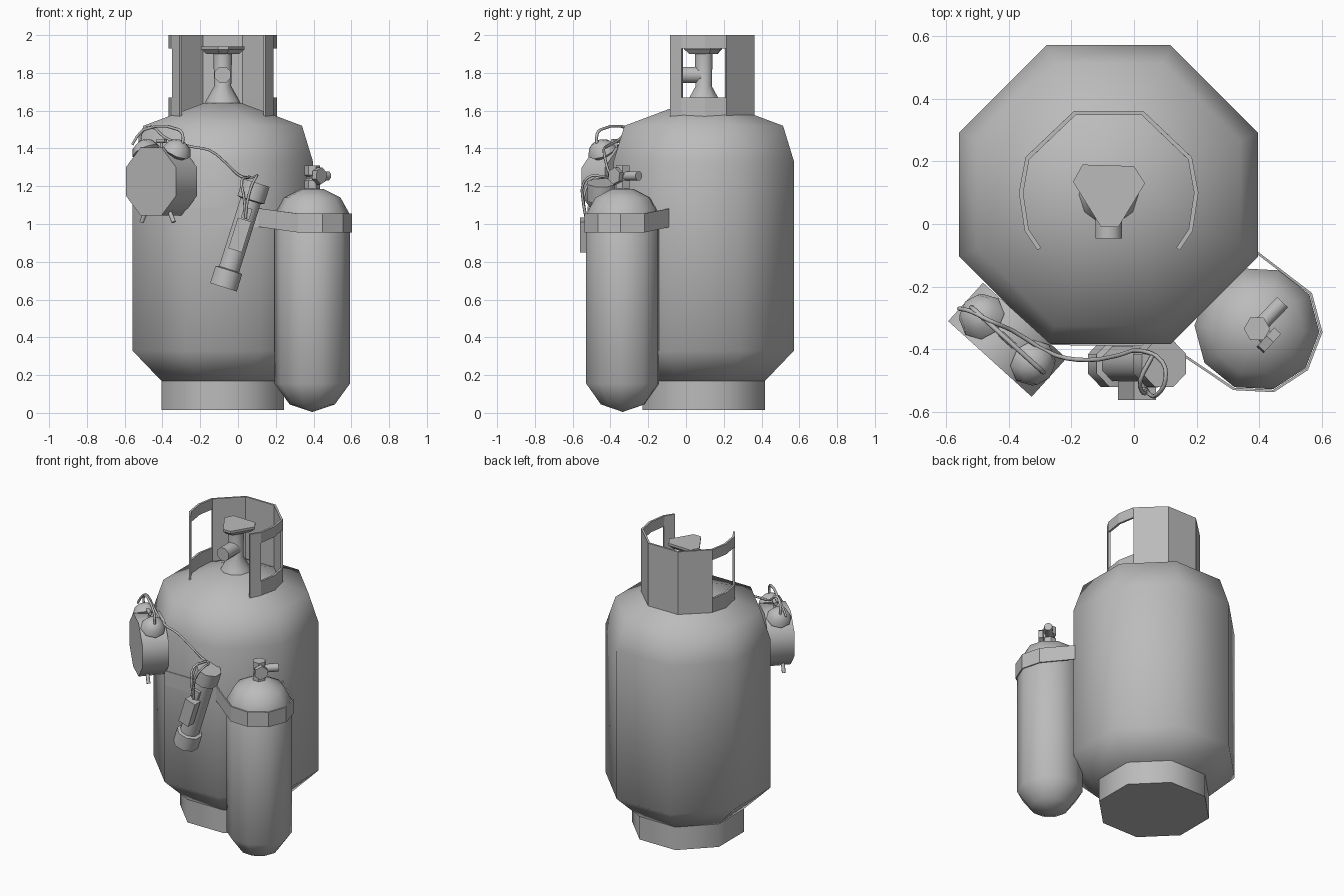
import bpy, bmesh
from math import sin, cos, pi, radians
from mathutils import Vector

old = bpy.data.objects.get("Cube")
if old:
    bpy.data.objects.remove(old, do_unlink=True)

grey = bpy.data.materials.new("plain_grey")
grey.use_nodes = True
grey.diffuse_color = (0.5, 0.5, 0.5, 1)
grey.node_tree.nodes["Principled BSDF"].inputs["Base Color"].default_value = (0.5, 0.5, 0.5, 1)


def activate(ob):
    bpy.ops.object.select_all(action='DESELECT')
    ob.select_set(True)
    bpy.context.view_layer.objects.active = ob


def finish(name, bm, smooth=0, thickness=0):
    bmesh.ops.remove_doubles(bm, verts=bm.verts, dist=1e-5)
    bmesh.ops.recalc_face_normals(bm, faces=bm.faces)
    me = bpy.data.meshes.new(name)
    bm.to_mesh(me)
    bm.free()
    me.materials.append(grey)
    ob = bpy.data.objects.new(name, me)
    bpy.context.collection.objects.link(ob)
    if thickness:
        mod = ob.modifiers.new("thickness", 'SOLIDIFY')
        mod.thickness = thickness
        mod.offset = 0
    if smooth:
        activate(ob)
        bpy.ops.object.shade_smooth_by_angle(angle=radians(smooth))
    return ob


def lathe(name, profile, sides, loc=(0, 0, 0), axis=(0, 0, 1), phase=0.0, smooth=60):
    """Turned solid: profile of (radius, height) along an axis, closed at both ends."""
    bm = bmesh.new()
    turn = Vector(axis).to_track_quat('Z', 'Y')
    rings = []
    for r, h in profile:
        ring = []
        for i in range(sides):
            a = radians(phase) + 2 * pi * i / sides
            ring.append(bm.verts.new(turn @ Vector((r * cos(a), r * sin(a), h)) + Vector(loc)))
        rings.append(ring)
    for low, high in zip(rings, rings[1:]):
        for i in range(sides):
            j = (i + 1) % sides
            bm.faces.new((low[i], low[j], high[j], high[i]))
    for (r, h), ring in ((profile[0], rings[0]), (profile[-1], rings[-1])):
        if r > 0:
            bm.faces.new(ring)
    return finish(name, bm, smooth)


def rod(name, start, end, radius, sides=8, smooth=60):
    d = Vector(end) - Vector(start)
    return lathe(name, [(radius, 0), (radius, d.length)], sides, start, d, 22.5, smooth)


def wire(name, points, radius):
    cu = bpy.data.curves.new(name, 'CURVE')
    cu.dimensions = '3D'
    cu.bevel_depth = radius
    cu.bevel_resolution = 1
    cu.resolution_u = 3
    cu.use_fill_caps = True
    sp = cu.splines.new('BEZIER')
    sp.bezier_points.add(len(points) - 1)
    for p, co in zip(sp.bezier_points, points):
        p.co = co
        p.handle_left_type = p.handle_right_type = 'AUTO'
    ob = bpy.data.objects.new(name, cu)
    bpy.context.collection.objects.link(ob)
    cu.materials.append(grey)
    activate(ob)
    bpy.ops.object.convert(target='MESH')


def wall(name, columns, thickness, skip=()):
    """Upright sheet; each column is (x, y, heights); skip lists (column, row) openings."""
    bm = bmesh.new()
    grid = [[bm.verts.new((x, y, z)) for z in zs] for x, y, zs in columns]
    for c in range(len(grid) - 1):
        for r in range(len(grid[c]) - 1):
            if (c, r) not in skip:
                bm.faces.new((grid[c][r], grid[c + 1][r], grid[c + 1][r + 1], grid[c][r + 1]))
    return finish(name, bm, 0, thickness)


# Large gas cylinder
OCT = 1 / cos(pi / 8)
centre = (-0.081, 0.094, 0)
lathe("foot_ring", [(0.325 * OCT, 0.015), (0.325 * OCT, 0.18)], 8, centre, phase=22.5)
lathe("main_tank", [(r * OCT, z) for r, z in
      ((0.325, 0.17), (0.478, 0.33), (0.478, 1.33), (0.42, 1.52), (0.1, 1.64))],
      8, centre, phase=22.5)

# Collar with a window in each side
levels = (1.57, 1.67, 1.93, 2.0)
half = [(0.222, -0.08), (0.262, -0.02), (0.28, 0.1), (0.26, 0.21), (0.108, 0.355)]
path = [(-x, y) for x, y in half] + [(x, y) for x, y in reversed(half)]
wall("collar", [(x - 0.081, y, levels) for x, y in path], 0.014,
     [(1, 1), (2, 1), (6, 1), (7, 1)])

# Main valve
lathe("valve_stem", [(0.1, 1.63), (0.085, 1.66), (0.045, 1.73), (0.05, 1.92)], 10, (-0.081, 0.094, 0))
rod("valve_outlet", (-0.081, 0.08, 1.79), (-0.081, -0.046, 1.79), 0.046)
bm = bmesh.new()
outline = [(-0.165, 0.19), (0.0, 0.185), (0.035, 0.13), (-0.05, -0.01), (-0.105, -0.01), (-0.195, 0.135)]
mid = Vector((-0.081, 0.1))
rings = []
for scale, z in ((0.75, 1.9), (1, 1.925), (1, 1.94)):
    rings.append([bm.verts.new((*(mid + (Vector(p) - mid) * scale), z)) for p in outline])
for low, high in zip(rings, rings[1:]):
    for i in range(6):
        bm.faces.new((low[i], low[i - 1], high[i - 1], high[i]))
bm.faces.new(rings[0])
bm.faces.new(rings[-1])
finish("valve_handle", bm)

# Small bottle and its valve
sx, sy = 0.393, -0.335
lathe("small_tank", [(0, 0.005), (0.12, 0.045), (0.2, 0.155), (0.2, 1.05), (0.15, 1.14), (0.06, 1.185), (0, 1.19)],
      10, (sx, sy, 0), phase=-3)
lathe("small_valve_post", [(0.042, 1.17), (0.042, 1.23), (0.03, 1.24), (0.03, 1.25), (0.042, 1.26), (0.042, 1.31)],
      6, (sx, sy, 0), smooth=30)
rod("small_valve_outlet", (sx, sy, 1.255), (0.475, -0.25, 1.255), 0.026)
rod("small_valve_stem", (sx, sy, 1.255), (0.43, -0.37, 1.255), 0.025)
rod("small_valve_knob", (0.42, -0.362, 1.255), (0.442, -0.382, 1.255), 0.045, 6, 30)

# Strap tying the bottle to the main cylinder
band, raised = (0.955, 1.055), (0.985, 1.083)
strap = [(-0.27, -0.383, raised), (0.11, -0.387, raised)]
for k in range(5):
    a = radians(249 + 36 * k)
    strap.append((sx + 0.206 * cos(a), sy + 0.206 * sin(a), band))
strap.append((0.385, -0.085, raised))
wall("strap", strap, 0.008)

# Alarm clock, turned toward the front right corner
side = Vector((0.74, -0.67, 0)).normalized()
face = Vector((-0.67, -0.74, 0)).normalized()
up = Vector((0, 0, 1))
clock = Vector((-0.405, -0.37, 1.225))
lathe("clock_body", [(0.18 * OCT, -0.083), (0.18 * OCT, 0.083)], 8, clock, face, 22.5, 50)
for s, tag in ((-1, "right"), (1, "left")):
    bell = clock + side * s * 0.105 + up * 0.15
    tilt = side * s * 0.5 + up * 0.85
    lathe(f"clock_bell_{tag}", [(0, -0.02), (0.05, -0.015), (0.078, 0.01), (0.06, 0.05), (0.025, 0.07), (0, 0.073)],
          8, bell, tilt)
    foot = clock + side * s * 0.08 - up * 0.15 + face * 0.03
    rod(f"clock_foot_{tag}", foot, foot + side * s * 0.035 - up * 0.065, 0.012)
rod("clock_hammer_stem", clock + up * 0.16, clock + up * 0.21, 0.008)
rod("clock_hammer", clock + up * 0.215 - side * 0.03, clock + up * 0.215 + side * 0.03, 0.012)
wire("clock_handle", [clock + side * s + up * h for s, h in
     ((-0.15, 0.19), (-0.15, 0.25), (-0.12, 0.275), (0.12, 0.275), (0.15, 0.25), (0.15, 0.19))], 0.008)

# Torch, leaning against the front
end, top = Vector((-0.077, -0.447, 0.665)), Vector((0.097, -0.447, 1.22))
axis = (top - end).normalized()
lathe("torch", [(0.08, 0), (0.08, 0.095), (0.06, 0.1), (0.06, 0.48), (0.08, 0.485), (0.08, 0.58)],
      8, end, axis, 22.5, 50)


def block(name, along, out, size):
    bm = bmesh.new()
    bmesh.ops.create_cube(bm, size=1)
    bmesh.ops.scale(bm, vec=size, verts=bm.verts)
    ob = finish(name, bm)
    ob.location = end + axis * along + Vector((0, -out, 0))
    ob.rotation_euler.y = Vector((axis.z, axis.x)).angle_signed(Vector((1, 0)))
    if (ob.rotation_euler.to_matrix() @ up).dot(axis) < 0.99:
        ob.rotation_euler.y *= -1


block("torch_switch_plate", 0.29, 0.085, (0.075, 0.06, 0.17))
block("torch_switch", 0.41, 0.06, (0.045, 0.03, 0.06))

# Cord from clock to torch
wire("cord", [(-0.56, -0.27, 1.42), (-0.52, -0.28, 1.48), (-0.46, -0.31, 1.515), (-0.39, -0.34, 1.46),
              (-0.25, -0.42, 1.41), (-0.15, -0.435, 1.39), (-0.05, -0.42, 1.31), (0.02, -0.405, 1.25),
              (0.09, -0.44, 1.25), (0.1, -0.5, 1.255), (0.075, -0.545, 1.21), (0.05, -0.545, 1.12),
              (0.04, -0.53, 1.03)], 0.007)
wire("cord_loop", [(0.06, -0.42, 1.25), (0.02, -0.5, 1.23), (0.03, -0.54, 1.15), (0.04, -0.53, 1.04)], 0.007)
